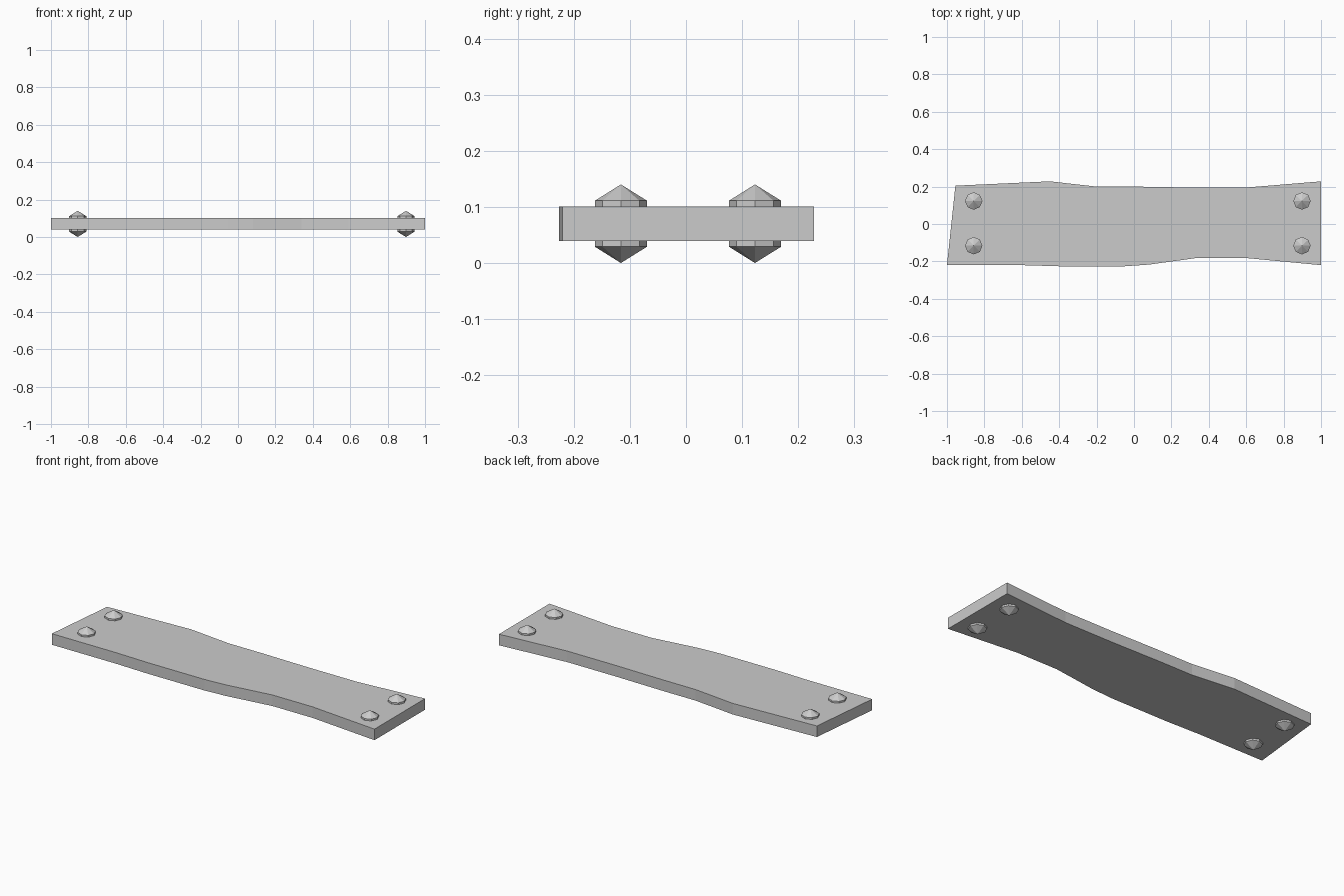
import bpy, bmesh, math

if "Cube" in bpy.data.objects:
    bpy.data.objects.remove(bpy.data.objects["Cube"])

MID = 0.070       # height of the plank's middle plane
HALF = 0.031      # half plank thickness


def make_object(name, bm):
    bmesh.ops.recalc_face_normals(bm, faces=bm.faces[:])
    mesh = bpy.data.meshes.new(name)
    bm.to_mesh(mesh)
    bm.free()
    obj = bpy.data.objects.new(name, mesh)
    bpy.context.collection.objects.link(obj)
    return obj


# Plank: uneven hand-cut outline extruded upwards
outline = [(-1, -0.22), (-0.6, -0.22), (-0.4, -0.226), (-0.05, -0.226),
           (0.08, -0.217), (0.34, -0.181), (0.59, -0.181), (1, -0.22),
           (1, 0.228), (0.6, 0.195), (0.3, 0.195), (0, 0.2), (-0.2, 0.2),
           (-0.45, 0.228), (-0.955, 0.205)]
bm = bmesh.new()
face = bm.faces.new([bm.verts.new((x, y, MID - HALF)) for x, y in outline])
ext = bmesh.ops.extrude_face_region(bm, geom=[face], use_keep_orig=True)
verts = [v for v in ext["geom"] if isinstance(v, bmesh.types.BMVert)]
bmesh.ops.translate(bm, verts=verts, vec=(0, 0, 2 * HALF))
make_object("plank", bm)


# Bolt: eight-sided shaft with a pointed head at each end
def bolt(name, x, y, radius=0.0465, rim=0.041, tip=0.070, sides=8):
    bm = bmesh.new()
    rings = []
    for z in (-rim, rim):
        rings.append([bm.verts.new((radius * math.cos(2 * math.pi * i / sides),
                                    radius * math.sin(2 * math.pi * i / sides), z))
                      for i in range(sides)])
    low, high = bm.verts.new((0, 0, -tip)), bm.verts.new((0, 0, tip))
    for i in range(sides):
        j = (i + 1) % sides
        bm.faces.new((rings[0][i], rings[0][j], rings[1][j], rings[1][i]))
        bm.faces.new((rings[0][j], rings[0][i], low))
        bm.faces.new((rings[1][i], rings[1][j], high))
    make_object(name, bm).location = (x, y, MID)


for side, x in (("left", -0.857), ("right", 0.898)):
    for end, y in (("front", -0.116), ("back", 0.123)):
        bolt(f"bolt_{side}_{end}", x, y)
